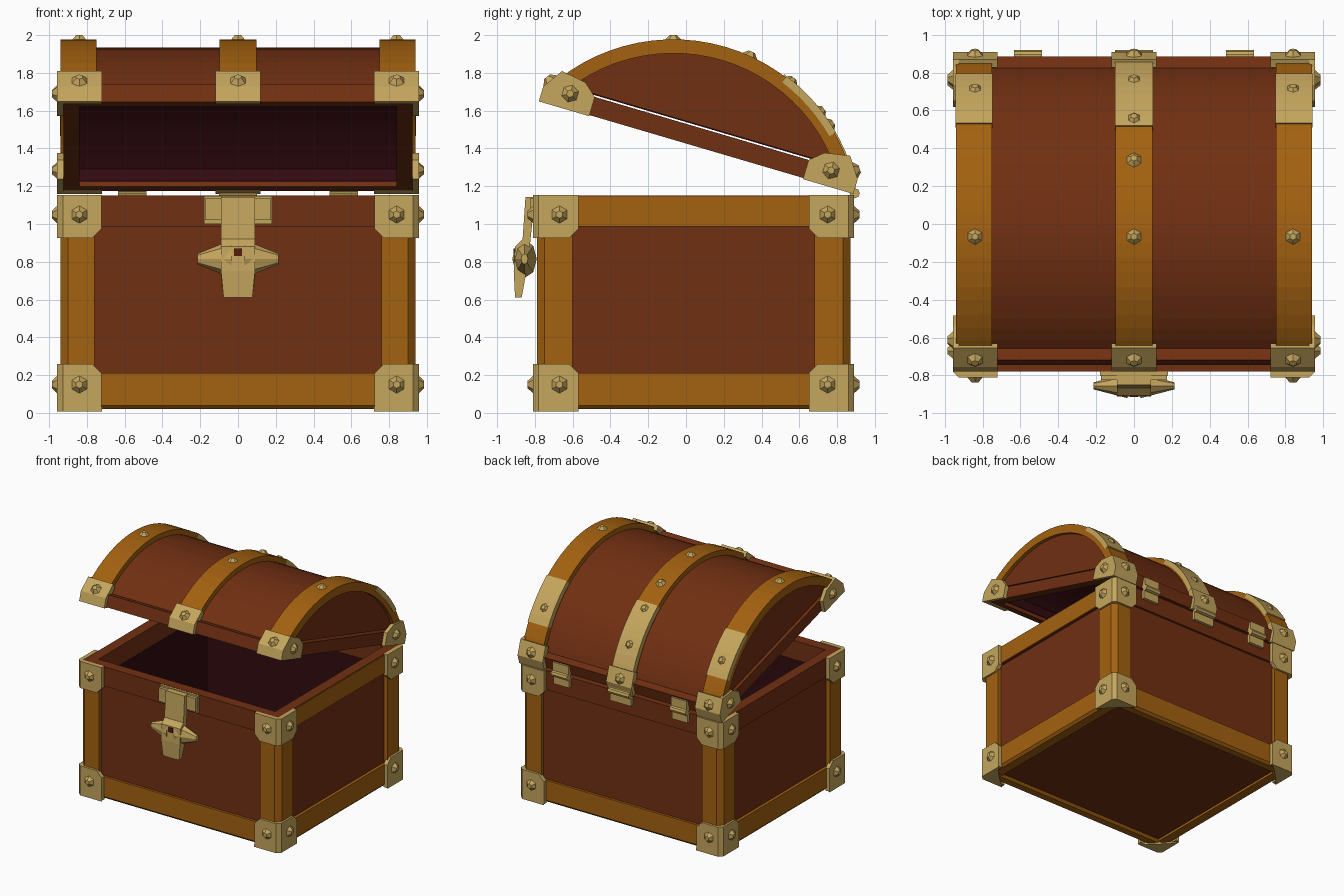
import bpy, bmesh, math
from mathutils import Matrix, Vector

if "Cube" in bpy.data.objects:
    bpy.data.objects.remove(bpy.data.objects["Cube"])

COLOURS = {
    "wood_brown": (0.165, 0.029, 0.006),
    "trim_ochre": (0.37, 0.120, 0.005),
    "brass": (0.56, 0.38, 0.11),
    "lining_maroon": (0.032, 0.003, 0.005),
    "keyhole_red": (0.10, 0.010, 0.004),
}
MATS = {}
for n, c in COLOURS.items():
    MATS[n] = bpy.data.materials.new(n)
    MATS[n].diffuse_color = (*c, 1)

BOX = Matrix.Translation((0, 0.04, 0))
LID = Matrix.Translation((0, 0.055, 1.41)) @ Matrix.Rotation(math.radians(-16.4), 4, 'X')
WORLD = Matrix.Identity(4)
CZ = -0.432          # centre height of the lid arc, in the lid's own frame
S = (1, -1)


def finish(name, bm, mat, frame):
    bmesh.ops.recalc_face_normals(bm, faces=bm.faces)
    bm.transform(frame)
    me = bpy.data.meshes.new(name)
    bm.to_mesh(me)
    bm.free()
    me.materials.append(MATS[mat])
    ob = bpy.data.objects.new(name, me)
    bpy.context.collection.objects.link(ob)
    return ob


def box(bm, x, y, z):
    m = Matrix.Translation(((x[0]+x[1])/2, (y[0]+y[1])/2, (z[0]+z[1])/2))
    d = Matrix.Diagonal((abs(x[1]-x[0]), abs(y[1]-y[0]), abs(z[1]-z[0]), 1))
    bmesh.ops.create_cube(bm, size=1, matrix=m @ d)


def prism(bm, pts, lo, hi, axis, flip=(1, 1, 1)):
    """Extrude a 2D outline along x (pts are y, z) or z (pts are x, y)."""
    def at(p, h):
        v = (h, p[0], p[1]) if axis == 'x' else (p[0], p[1], h)
        return bm.verts.new([a*b for a, b in zip(v, flip)])
    a = [at(p, lo) for p in pts]
    b = [at(p, hi) for p in pts]
    n = len(pts)
    fs = [bm.faces.new(a), bm.faces.new(b[::-1])]
    fs += [bm.faces.new((a[i], b[i], b[(i+1) % n], a[(i+1) % n])) for i in range(n)]
    return a + b, fs


def shell(bm, r0, r1, x0, x1, a0, a1, n, foot=None):
    """Curved strip between two radii; angles in degrees from the lid's top."""
    rows = []
    for i in range(n+1):
        a = math.radians(a0 + (a1-a0)*i/n)
        rows.append([(r*math.sin(a), CZ + r*math.cos(a)) for r in (r0, r1)])
    if foot is not None:
        rows.insert(0, [(p[0], foot) for p in rows[0]])
        rows.append([(p[0], foot) for p in rows[-1]])
    vs = [[bm.verts.new((x, *p)) for x in (x0, x1) for p in r] for r in rows]
    for p, q in zip(vs, vs[1:]):
        for i, j in ((0, 1), (1, 3), (3, 2), (2, 0)):
            bm.faces.new((p[i], p[j], q[j], q[i]))
    for r in (vs[0], vs[-1]):
        bm.faces.new((r[0], r[1], r[3], r[2]))


def frame_boards(bm, hx, hy, z, t):
    for s in S:
        box(bm, (-hx, hx), (s*hy, s*(hy-t)), z)
        box(bm, (s*hx, s*(hx-t)), (-hy+t, hy-t), z)


def corner(bm, hx, hy, wx, wy, t, z, bev, cut, sx, sy):
    """L-shaped corner piece with a bevelled edge and clipped inner corners."""
    pts = [(hx-wx, hy), (hx-bev, hy), (hx, hy-bev), (hx, hy-wy),
           (hx-t, hy-wy), (hx-t, hy-t), (hx-wx, hy-t)]
    tmp = bmesh.new()
    prism(tmp, pts, z[0], z[1], 'z')
    if cut:
        zc, d = (z[1], 1) if cut > 0 else (z[0], -1)
        for co, no in (((hx-wx, 0, zc-d*0.05), (-1, 0, d)), ((0, hy-wy, zc-d*0.05), (0, -1, d))):
            g = tmp.verts[:] + tmp.edges[:] + tmp.faces[:]
            r = bmesh.ops.bisect_plane(tmp, geom=g, plane_co=co, plane_no=no, clear_outer=True)
            bmesh.ops.holes_fill(tmp, edges=[e for e in r['geom_cut'] if isinstance(e, bmesh.types.BMEdge)])
    tmp.transform(Matrix.Diagonal((sx, sy, 1, 1)))
    me = bpy.data.meshes.new("tmp")
    tmp.to_mesh(me)
    tmp.free()
    bm.from_mesh(me)
    bpy.data.meshes.remove(me)


def stud(bm, co, no, r=0.05, h=0.032):
    q = Vector(no).to_track_quat('Z', 'Y').to_matrix().to_4x4()
    bmesh.ops.create_cone(bm, cap_ends=True, segments=6, radius1=r, radius2=r*0.4, depth=h,
                          matrix=Matrix.Translation(co) @ q @ Matrix.Translation((0, 0, h/2-0.004)))


# Box walls and floor
bm = bmesh.new()
frame_boards(bm, 0.905, 0.80, (0.1, 1.05), 0.06)
box(bm, (-0.90, 0.90), (-0.79, 0.79), (0.04, 0.1))
finish("box_panels", bm, "wood_brown", BOX)

# Top rails, with the right-hand one in trim colour under a brown rim
bm = bmesh.new()
frame_boards(bm, 0.925, 0.82, (0.985, 1.15), 0.09)
finish("box_top_rails", bm, "wood_brown", BOX)
bm = bmesh.new()
box(bm, (0.92, 0.931), (-0.62, 0.62), (0.99, 1.145))
box(bm, (0.836, 0.829), (-0.72, 0.72), (0.99, 1.145))
finish("right_rail_facing", bm, "trim_ochre", BOX)

# Bottom rails
bm = bmesh.new()
frame_boards(bm, 0.93, 0.82, (0.02, 0.21), 0.10)
bmesh.ops.bevel(bm, geom=[e for e in bm.edges if all(v.co.z < 0.03 for v in e.verts)
                and (all(abs(v.co.x) > 0.92 for v in e.verts) or all(abs(v.co.y) > 0.81 for v in e.verts))
                and e.calc_length() > 0.5], offset=0.02, segments=1, affect='EDGES')
finish("box_bottom_rails", bm, "trim_ochre", BOX)

# Corner posts
bm = bmesh.new()
for sx in S:
    for sy in S:
        corner(bm, 0.94, 0.83, 0.18, 0.19, 0.06, (0.03, 1.1), 0.04, 0, sx, sy)
finish("corner_posts", bm, "trim_ochre", BOX)

# Dark lining of the box
bm = bmesh.new()
frame_boards(bm, 0.845, 0.74, (0.1, 0.99), 0.012)
box(bm, (-0.84, 0.84), (-0.735, 0.735), (0.1, 0.112))
finish("box_lining", bm, "lining_maroon", BOX)

# Metal caps on the box corners, with studs
bm = bmesh.new()
for sx in S:
    for sy in S:
        corner(bm, 0.957, 0.85, 0.235, 0.24, 0.035, (0.015, 0.26), 0.03, 1, sx, sy)
        corner(bm, 0.957, 0.85, 0.235, 0.24, 0.035, (0.925, 1.153), 0.03, -1, sx, sy)
        prism(bm, [(0.72, 0.85), (0.927, 0.85), (0.957, 0.82), (0.957, 0.61), (0.90, 0.68), (0.80, 0.78)],
              0.008, 0.03, 'z', (sx, sy, 1))
        for z in (0.15, 1.05):
            stud(bm, (sx*0.84, sy*0.85, z), (0, sy, 0))
            stud(bm, (sx*0.957, sy*0.71, z), (sx, 0, 0))
finish("box_corner_caps", bm, "brass", BOX)

# Lid: base rails, curved top and end panels
bm = bmesh.new()
frame_boards(bm, 0.925, 0.835, (0, 0.10), 0.085)
shell(bm, 0.938, 0.90, -0.86, 0.86, -56, 56, 28)
finish("lid_top", bm, "wood_brown", LID)
a_max = math.radians(54)
arc = [(0.93*math.sin(a_max*i/14), CZ + 0.93*math.cos(a_max*i/14)) for i in range(-14, 15)]
bm = bmesh.new()
for s in S:
    prism(bm, arc, s*0.86, s*0.91, 'x')
finish("lid_end_panels", bm, "wood_brown", LID)

# Dark lining of the lid
bm = bmesh.new()
shell(bm, 0.898, 0.885, -0.85, 0.85, -54, 54, 24, 0.02)
for s in S:
    prism(bm, [(p[0]*0.94, p[1]*0.95) for p in arc], s*0.838, s*0.86, 'x')
finish("lid_lining", bm, "lining_maroon", LID)

# Curved bands over the lid
bm = bmesh.new()
for x0, x1 in ((-0.94, -0.75), (-0.098, 0.098), (0.75, 0.94)):
    shell(bm, 0.982, 0.908, x0, x1, -59.5, 59.5, 26, 0.02)
finish("lid_bands", bm, "trim_ochre", LID)

# Metal on the lid: corner caps, centre plates, rear strips and studs
bm = bmesh.new()
side = [(-0.868, -0.006), (-0.868, 0.075), (-0.795, 0.183), (-0.66, 0.16), (-0.59, 0.10), (-0.59, -0.006)]
wrap = [(-0.868, -0.006), (-0.868, 0.075), (-0.795, 0.183), (-0.76, 0.155), (-0.82, 0.05), (-0.82, -0.006)]
for sy in S:
    prism(bm, wrap, -0.12, 0.12, 'x', (1, sy, 1))
    for sx in S:
        prism(bm, side, 0.925, 0.957, 'x', (sx, sy, 1))
        prism(bm, wrap, 0.72, 0.957, 'x', (sx, sy, 1))
        stud(bm, (sx*0.957, sy*0.72, 0.08), (sx, 0, 0))
    for x in (-0.84, 0, 0.84):
        stud(bm, (x, sy*0.84, 0.115), (0, sy*0.83, 0.56))
shell(bm, 0.99, 0.95, -0.1, 0.1, 20, 59, 9)
for s in S:
    shell(bm, 0.99, 0.95, s*0.748, s*0.942, 21, 44, 6)
for x, angles in ((0, (-16.4, 8, 23, 41)), (-0.84, (-16.4, 36)), (0.84, (-16.4, 36))):
    for d in angles:
        a = math.radians(d)
        n = Vector((0, math.sin(a), math.cos(a)))
        stud(bm, Vector((x, 0, CZ)) + n*0.982, n, 0.045, 0.028)
finish("lid_metalwork", bm, "brass", LID)

# Hinges
bm = bmesh.new()
for x, w in ((-0.56, 0.15), (0, 0.2), (0.56, 0.15)):
    bmesh.ops.create_cone(bm, cap_ends=True, segments=8, radius1=0.027, radius2=0.027, depth=w,
                          matrix=Matrix.Translation((x, 0.893, 1.163)) @ Matrix.Rotation(math.pi/2, 4, 'Y'))
    box(bm, (x-w/2, x+w/2), (0.85, 0.885), (1.07, 1.15))
    box(bm, (x-w/2, x+w/2), (0.86, 0.897), (1.17, 1.26))
finish("hinges", bm, "brass", WORLD)

# Latch: back plate, hanging strap and side knobs
bm = bmesh.new()
box(bm, (-0.18, 0.18), (-0.80, -0.77), (1.0, 1.148))
for s in S:
    box(bm, (s*0.09, s*0.175), (-0.825, -0.79), (1.02, 1.135))
strap = [(-0.85, 1.142), (-0.80, 1.142), (-0.825, 0.9), (-0.85, 0.72), (-0.87, 0.61),
         (-0.905, 0.61), (-0.912, 0.75), (-0.905, 0.88), (-0.865, 0.92)]
vs, fs = prism(bm, strap, -0.09, 0.09, 'x')
for v in vs:
    if v.co.z < 0.7:
        v.co.x *= 0.85
for s in S:
    m = Matrix.Translation((s*0.125, -0.855, 0.815)) @ Matrix.Diagonal((1, 0.65, 1, 1))
    bmesh.ops.create_cone(bm, cap_ends=True, segments=8, radius1=0.10, radius2=0.028, depth=0.18,
                          matrix=m @ Matrix.Rotation(s*math.pi/2, 4, 'Y'))
finish("latch", bm, "brass", WORLD)
bm = bmesh.new()
box(bm, (-0.02, 0.02), (-0.914, -0.905), (0.83, 0.87))
finish("keyhole", bm, "keyhole_red", WORLD)

for m in bpy.data.materials:
    if m.users and not m.is_grease_pencil:
        m.use_nodes = True
        m.node_tree.nodes["Principled BSDF"].inputs["Base Color"].default_value = m.diffuse_color
